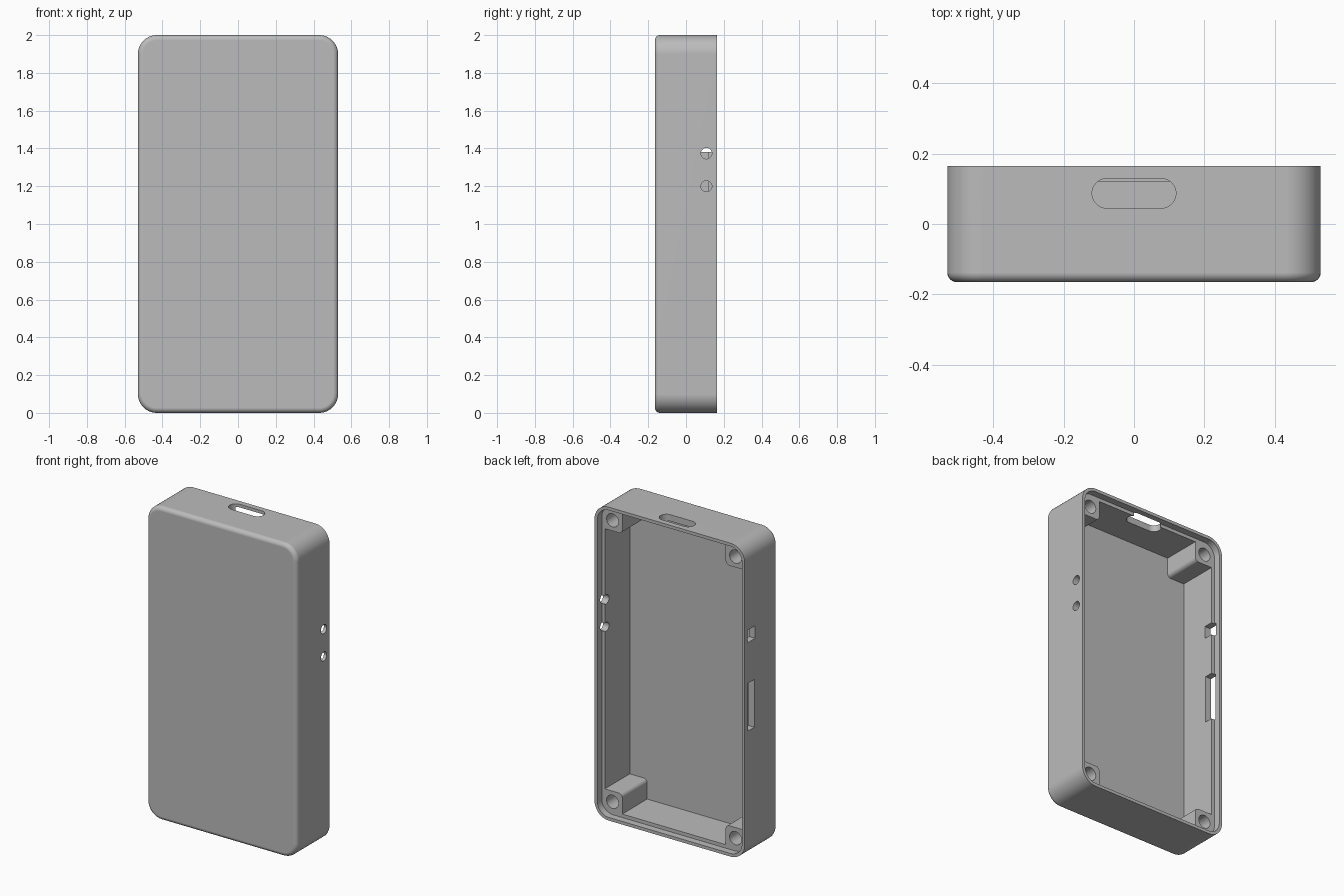
import bpy, bmesh, math
from mathutils import Vector

if "Cube" in bpy.data.objects:
    bpy.data.objects.remove(bpy.data.objects["Cube"], do_unlink=True)

# One plain grey for the whole casing
grey = bpy.data.materials.new("plain grey")
grey.use_nodes = True
colour = (0.5, 0.5, 0.5, 1)
grey.diffuse_color = colour
grey.node_tree.nodes["Principled BSDF"].inputs["Base Color"].default_value = colour


def arc(cx, cy, r, a0, a1, n=10):
    return [(cx + r * math.cos(math.radians(a0 + (a1 - a0) * i / n)),
             cy + r * math.sin(math.radians(a0 + (a1 - a0) * i / n))) for i in range(n + 1)]


def rounded(cx, cy, hx, hy, r):
    """Rounded rectangle outline; a circle or stadium when r equals a half size."""
    pts = []
    for sx, sy, a in ((1, 1, 0), (-1, 1, 90), (-1, -1, 180), (1, -1, 270)):
        pts += arc(cx + sx * (hx - r), cy + sy * (hy - r), r, a, a + 90)
    out = []
    for p in pts:
        if not out or math.dist(p, out[-1]) > 1e-5:
            out.append(p)
    if math.dist(out[0], out[-1]) < 1e-5:
        out.pop()
    return out


def box(u0, u1, v0, v1):
    return [(u0, v0), (u1, v0), (u1, v1), (u0, v1)]


def prism(name, pts, a, b, axis, fillet=0):
    """Extrude an outline from a to b along an axis; optionally round the end at a."""
    place = {"x": lambda u, v, t: (t, u, v),
             "y": lambda u, v, t: (u, t, v),
             "z": lambda u, v, t: (u, v, t)}[axis]
    bm = bmesh.new()
    low = bm.faces.new([bm.verts.new(place(u, v, a)) for u, v in pts])
    high = bm.faces.new([bm.verts.new(place(u, v, b)) for u, v in pts])
    lv, hv = list(low.verts), list(high.verts)
    for i in range(len(pts)):
        j = (i + 1) % len(pts)
        bm.faces.new((lv[i], lv[j], hv[j], hv[i]))
    bmesh.ops.recalc_face_normals(bm, faces=bm.faces)
    if fillet:
        bmesh.ops.bevel(bm, geom=list(low.edges), offset=fillet, segments=6,
                        profile=0.5, affect='EDGES')
        bmesh.ops.recalc_face_normals(bm, faces=bm.faces)
    mesh = bpy.data.meshes.new(name)
    bm.to_mesh(mesh)
    bm.free()
    ob = bpy.data.objects.new(name, mesh)
    bpy.context.collection.objects.link(ob)
    mesh.materials.append(grey)
    return ob


# Outer shell, rounded around the front edge
case = prism("casing", rounded(0, 1, 0.53, 1, 0.1), -0.165, 0.165, "y", fillet=0.027)

# Cavity outline: each corner is notched, which leaves a solid screw post there
HX, HZ, PX, PZ = 0.488, 0.958, 0.365, 0.83
R = 0.025
corner = [(HX, PZ)] + arc(PX + R, PZ + R, R, 270, 180, 6) + [(PX, HZ)]
cavity = []
for sx, sz in ((1, 1), (-1, 1), (-1, -1), (1, -1)):
    q = [(sx * x, 1 + sz * z) for x, z in corner]
    cavity += q if sx * sz > 0 else q[::-1]

cutters = [
    prism("cavity", cavity, -0.13, 0.15, "y"),
    # Recess for the lid
    prism("lid_recess", rounded(0, 1, 0.51, 0.98, 0.08), 0.121, 0.3, "y"),
    # Port in the top wall
    prism("top_port", rounded(0, 0.087, 0.119, 0.042, 0.042), 1.93, 2.1, "z"),
    # Two slots in the right wall
    prism("small_slot", box(0.06, 0.135, 1.38, 1.46), -0.6, -0.45, "x"),
    prism("long_slot", box(0.067, 0.131, 0.815, 1.12), -0.6, -0.45, "x"),
]
# Two round holes in the left wall
for z in (1.2, 1.374):
    cutters.append(prism("indicator_hole", rounded(0.108, z, 0.029, 0.029, 0.029), 0.45, 0.6, "x"))
# Blind screw holes in the posts
for sx in (-1, 1):
    for sz in (-1, 1):
        cutters.append(prism("screw_hole", rounded(sx * 0.434, 1 + sz * 0.898, 0.042, 0.042, 0.042),
                             -0.09, 0.2, "y"))

# Cut everything out of the shell
bpy.ops.object.select_all(action='DESELECT')
bpy.context.view_layer.objects.active = case
case.select_set(True)
for c in cutters:
    mod = case.modifiers.new("cut", 'BOOLEAN')
    mod.operation = 'DIFFERENCE'
    mod.solver = 'EXACT'
    mod.object = c
    bpy.ops.object.modifier_apply(modifier=mod.name)
    bpy.data.objects.remove(c, do_unlink=True)

# Smooth the rounded surfaces, keep corners crisp and flat walls flat
bpy.ops.object.shade_smooth_by_angle(angle=math.radians(30))
weighted = case.modifiers.new("even_shading", 'WEIGHTED_NORMAL')
weighted.keep_sharp = True
